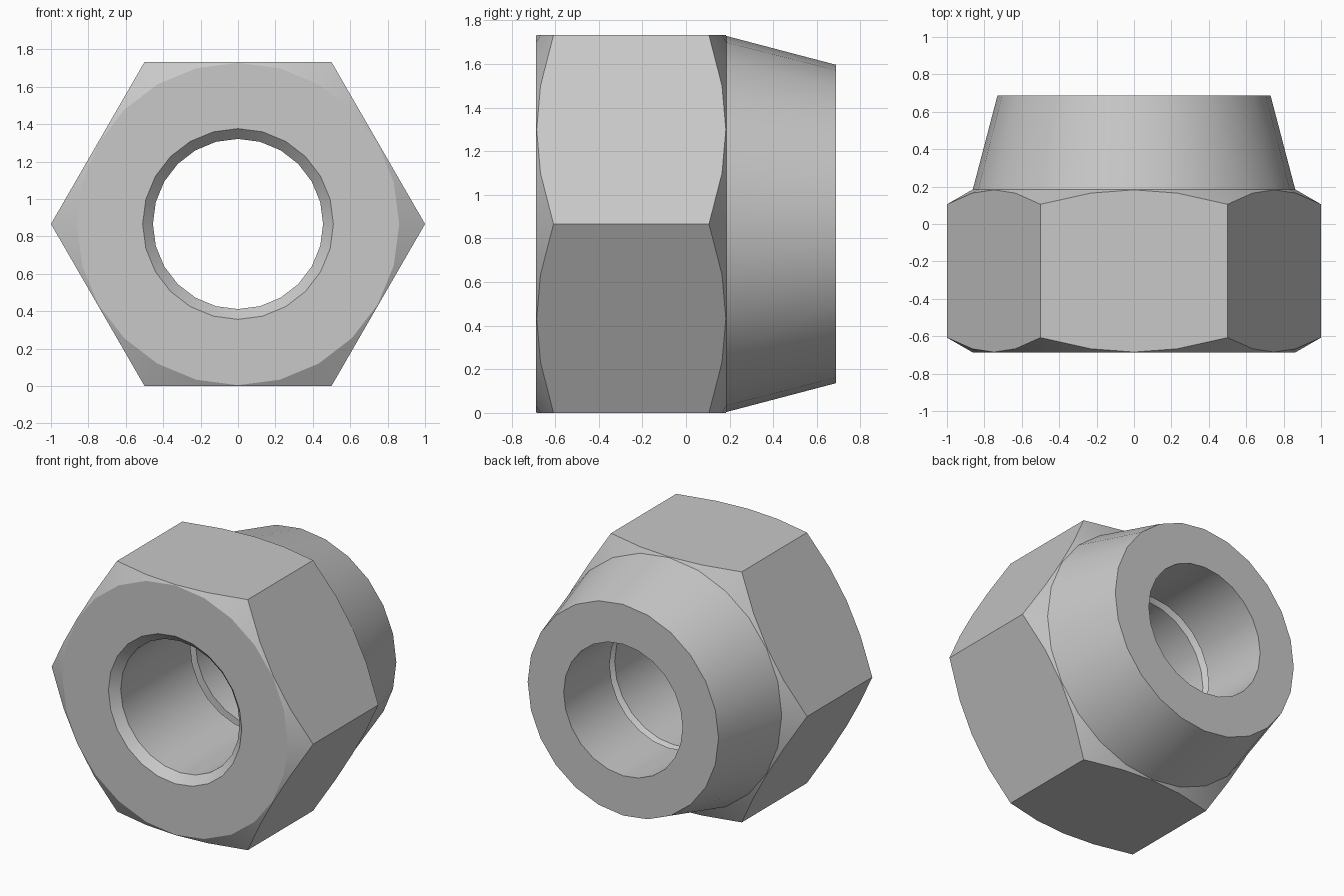
import bpy, bmesh, math

if "Cube" in bpy.data.objects:
    bpy.data.objects.remove(bpy.data.objects["Cube"], do_unlink=True)

SEGMENTS = 24
APOTHEM = math.sqrt(3) / 2      # hexagon centre to flat, corner radius 1
FRONT, JOINT, BACK = -0.687, 0.185, 0.687
BORE, MOUTH = 0.455, 0.51       # bore radius and its flared mouth
FLARE = 0.055                   # depth of the flare
FACE_R = 0.862                  # radius of the flat end faces

steel = bpy.data.materials.new("grey steel")
steel.use_nodes = True
GREY = (0.58, 0.58, 0.58, 1)
steel.diffuse_color = GREY
steel.node_tree.nodes["Principled BSDF"].inputs["Base Color"].default_value = GREY


def round_ring(radius, y):
    return lambda a: (radius, y)


def hex_ring(y, direction):
    """Hexagon outline that drops back along a 30 degree chamfer cone."""
    def ring(a):
        off = (a + math.pi / 6) % (math.pi / 3) - math.pi / 6
        r = APOTHEM / math.cos(math.pi / 6 - abs(off))
        return r, y + direction * (r - FACE_R) * math.tan(math.radians(30))
    return ring


def lathe(name, rings):
    """Skin a closed loop of rings about the y axis."""
    bm = bmesh.new()
    loops = []
    for ring in rings:
        loop = []
        for i in range(SEGMENTS):
            a = 2 * math.pi * i / SEGMENTS
            r, y = ring(a)
            loop.append(bm.verts.new((r * math.cos(a), y, APOTHEM + r * math.sin(a))))
        loops.append(loop)
    for k, a in enumerate(loops):
        b = loops[(k + 1) % len(loops)]
        for i in range(SEGMENTS):
            j = (i + 1) % SEGMENTS
            bm.faces.new((a[i], a[j], b[j], b[i]))
    bmesh.ops.recalc_face_normals(bm, faces=bm.faces)
    # merge the coplanar quads of each hexagon side
    bmesh.ops.dissolve_limit(bm, angle_limit=0.005, verts=bm.verts, edges=bm.edges)
    mesh = bpy.data.meshes.new(name)
    bm.to_mesh(mesh)
    bm.free()
    mesh.materials.append(steel)
    obj = bpy.data.objects.new(name, mesh)
    bpy.context.collection.objects.link(obj)
    bpy.ops.object.select_all(action="DESELECT")
    obj.select_set(True)
    bpy.context.view_layer.objects.active = obj
    bpy.ops.object.shade_smooth_by_angle(angle=math.radians(25))
    return obj


# Hexagonal body, chamfered outside and flared at both bore mouths
lathe("hex_body", [
    round_ring(MOUTH, FRONT),
    round_ring(FACE_R, FRONT),
    hex_ring(FRONT, 1),
    hex_ring(JOINT, -1),
    round_ring(FACE_R, JOINT),
    round_ring(MOUTH, JOINT),
    round_ring(BORE, JOINT - FLARE),
    round_ring(BORE, FRONT + FLARE),
])

# Tapered collar behind the body, with the same straight bore
lathe("tapered_collar", [
    round_ring(BORE, JOINT),
    round_ring(FACE_R, JOINT),
    round_ring(0.73, BACK),
    round_ring(BORE, BACK),
])
